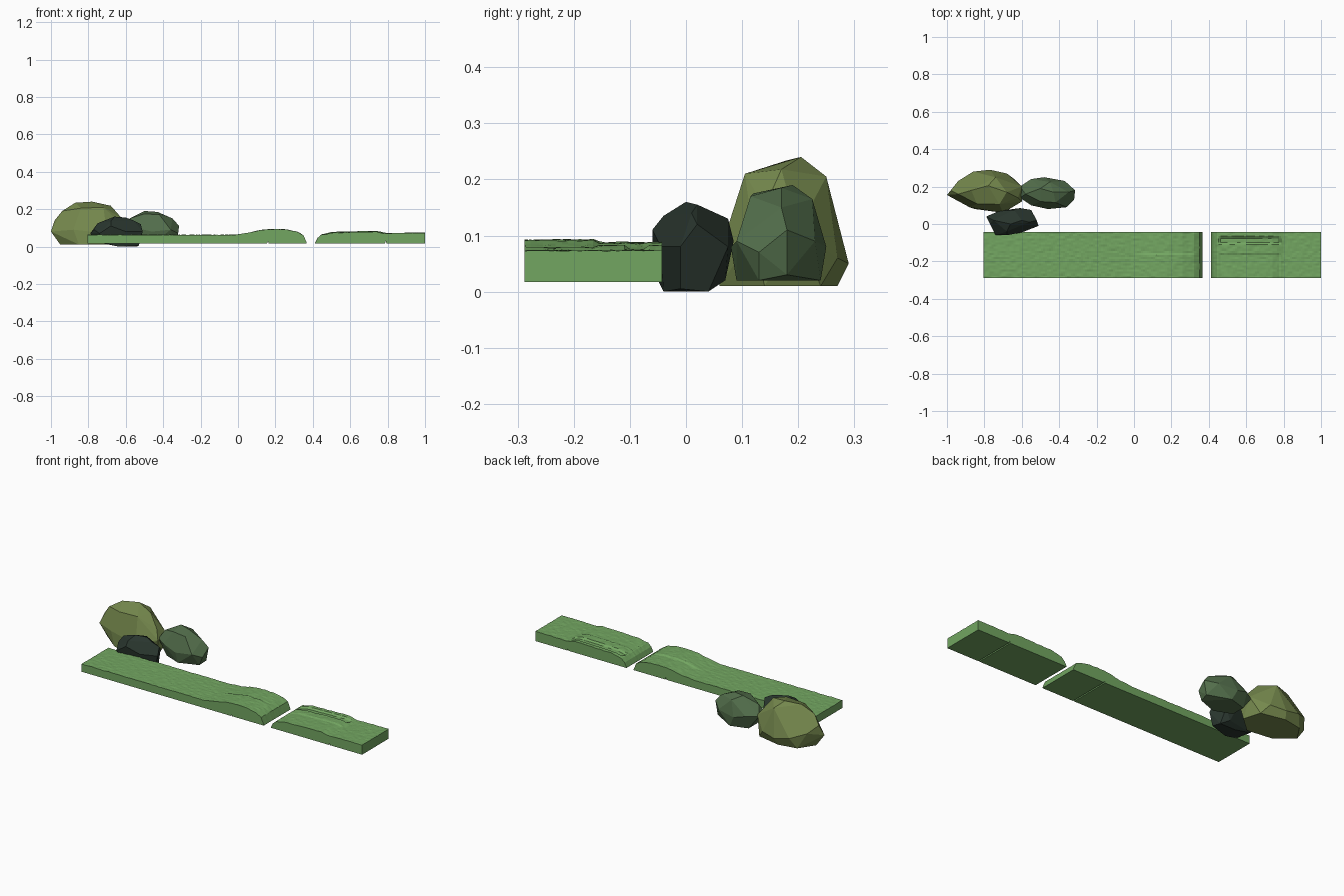
import bpy
import bmesh
import math
from mathutils import Vector, noise

cube = bpy.data.objects.get("Cube")
if cube:
    bpy.data.objects.remove(cube, do_unlink=True)


def material(name, red, green, blue):
    mat = bpy.data.materials.new(name)
    mat.use_nodes = True
    colour = (red, green, blue, 1)
    mat.diffuse_color = colour
    mat.node_tree.nodes["Principled BSDF"].inputs["Base Color"].default_value = colour
    return mat


def add_object(name, bm, mat):
    bmesh.ops.recalc_face_normals(bm, faces=bm.faces[:])
    mesh = bpy.data.meshes.new(name)
    bm.to_mesh(mesh)
    bm.free()
    mesh.materials.append(mat)
    obj = bpy.data.objects.new(name, mesh)
    bpy.context.scene.collection.objects.link(obj)
    return obj


def interpolate(profile, x):
    """Height on a smoothed profile of (x, z) points."""
    for (left, low), (right, high) in zip(profile, profile[1:]):
        if x <= right:
            t = max(0, (x - left) / (right - left))
            return low + (high - low) * t
    return profile[-1][1]


FRONT, BACK, BASE = -0.288, -0.043, 0.017


def ground_strip(name, profile, seams, relief, mat, columns, rows=22):
    """Long slab with a rough top, an uneven profile and notches underneath."""
    start, end = profile[0][0], profile[-1][0]
    xs = {start + (end - start) * i / columns for i in range(columns + 1)}
    xs.update(x for x, z in profile)
    for seam in seams:
        xs = {x for x in xs if abs(x - seam) > 0.004}
        xs.update((seam - 0.004, seam, seam + 0.004))
    bm = bmesh.new()
    grid, bottoms = [], []
    for x in sorted(xs):
        column = []
        for j in range(rows + 1):
            y = FRONT + (BACK - FRONT) * j / rows
            rough = noise.noise(Vector((x * 40, y * 60, 1))) * 0.0025
            z = interpolate(profile, x) + rough + relief(x, y)
            column.append(bm.verts.new((x, y, max(z, BASE + 0.003))))
        low = BASE + (0.012 if x in seams else 0)
        bottoms.append([bm.verts.new((x, y, low)) for y in (FRONT, BACK)])
        grid.append(column)
    for a, b, c, d in zip(grid, grid[1:], bottoms, bottoms[1:]):
        for j in range(rows):
            bm.faces.new((a[j], b[j], b[j + 1], a[j + 1]))
        bm.faces.new((c[0], d[0], b[0], a[0]))
        bm.faces.new((c[1], a[-1], b[-1], d[1]))
        bm.faces.new((c[0], c[1], d[1], d[0]))
    for column, low in ((grid[0], bottoms[0]), (grid[-1], bottoms[-1])):
        bm.faces.new([low[0]] + column + [low[1]])
    return add_object(name, bm, mat)


def rock(name, points, mat):
    """Faceted boulder wrapped around points given in hundredths."""
    bm = bmesh.new()
    for p in points:
        bm.verts.new(Vector(p) / 100)
    hull = bmesh.ops.convex_hull(bm, input=bm.verts[:])
    spare = {g for g in hull["geom_interior"] + hull["geom_unused"]
             if isinstance(g, bmesh.types.BMVert)}
    bmesh.ops.delete(bm, geom=list(spare), context="VERTS")
    bmesh.ops.dissolve_limit(bm, angle_limit=math.radians(9),
                             verts=bm.verts[:], edges=bm.edges[:])
    return add_object(name, bm, mat)


grass = material("grass green", 0.17, 0.38, 0.12)
olive = material("olive stone", 0.18, 0.25, 0.075)
moss = material("moss stone", 0.085, 0.155, 0.07)
dark = material("dark stone", 0.022, 0.036, 0.027)


# Ground: long slab with a mound, then a shorter slab with sunken ledges
def mound_relief(x, y):
    inside = max(0, min(1, x / 0.06, (0.34 - x) / 0.05))
    return -0.005 * inside if y > -0.165 else 0


def ledge_relief(x, y):
    if not 0.46 < x < 0.78:
        return 0
    if -0.1 < y < -0.075:
        return -0.008
    return -0.004 if y < -0.165 else 0


ground_strip("long_ground",
             [(-0.805, 0.062), (-0.02, 0.062), (0.05, 0.072), (0.12, 0.088),
              (0.18, 0.093), (0.26, 0.091), (0.32, 0.078), (0.35, 0.06),
              (0.367, 0.02)],
             (0.16,), mound_relief, grass, 110)
ground_strip("short_ground",
             [(0.413, 0.02), (0.425, 0.045), (0.445, 0.063), (0.5, 0.077),
              (0.6, 0.08), (0.74, 0.083), (0.8, 0.07), (0.9, 0.073),
              (1, 0.073)],
             (0.79,), ledge_relief, grass, 60)

# Boulders: base ring, middle ring, crown
rock("large_boulder", [
    (-95, 16, 1), (-85, 8, 1), (-70, 6, 1), (-61, 14, 1), (-64, 24, 1),
    (-78, 27, 1), (-89, 25, 1),
    (-100, 15.5, 8), (-98, 18, 14), (-88, 9, 9), (-70, 6, 7), (-60, 12, 10),
    (-60, 20, 11), (-68, 27, 6), (-77, 29, 5), (-86, 28, 7), (-94, 23, 10),
    (-94, 16, 19), (-87, 18, 23.4), (-78, 20.5, 24), (-68, 17, 21.8),
    (-72, 10.5, 21), (-84, 10.8, 20.5), (-74, 25, 20.5), (-62, 14, 15)], olive)
rock("medium_boulder", [
    (-55, 13, 2), (-45, 9, 2), (-34, 13, 2), (-33, 18, 3), (-45, 24, 2),
    (-55, 21, 2),
    (-61, 14, 10), (-61, 20, 10), (-55, 24, 10), (-48, 25, 8), (-37, 23, 9),
    (-31.5, 18, 11), (-32, 13, 7), (-36, 9, 9), (-46, 8, 8), (-55, 10, 10),
    (-58, 16, 15), (-50, 19, 19), (-50, 12, 17.5), (-43, 17, 18.5),
    (-42, 11.5, 17), (-35, 17, 15), (-45, 22.5, 16.5)], moss)
rock("small_boulder", [
    (-64, -4, 0), (-53, -1, 0.5), (-54, 4, 0), (-64, 4, 0), (-72, -5, 2),
    (-74, 4, 2), (-58, 7, 2),
    (-79, 4, 7), (-77, 0, 9), (-74, -6, 7), (-68, -6, 11), (-60, -4.5, 8),
    (-51, -1, 8), (-52, 2, 12), (-55, 7.5, 8), (-61, 8.5, 9), (-72, 7, 9),
    (-75, 2, 12.5), (-66, 0, 16), (-60, 2, 15.5), (-56, 1, 14),
    (-64, 7.5, 13), (-68, -4, 13.5)], dark)
